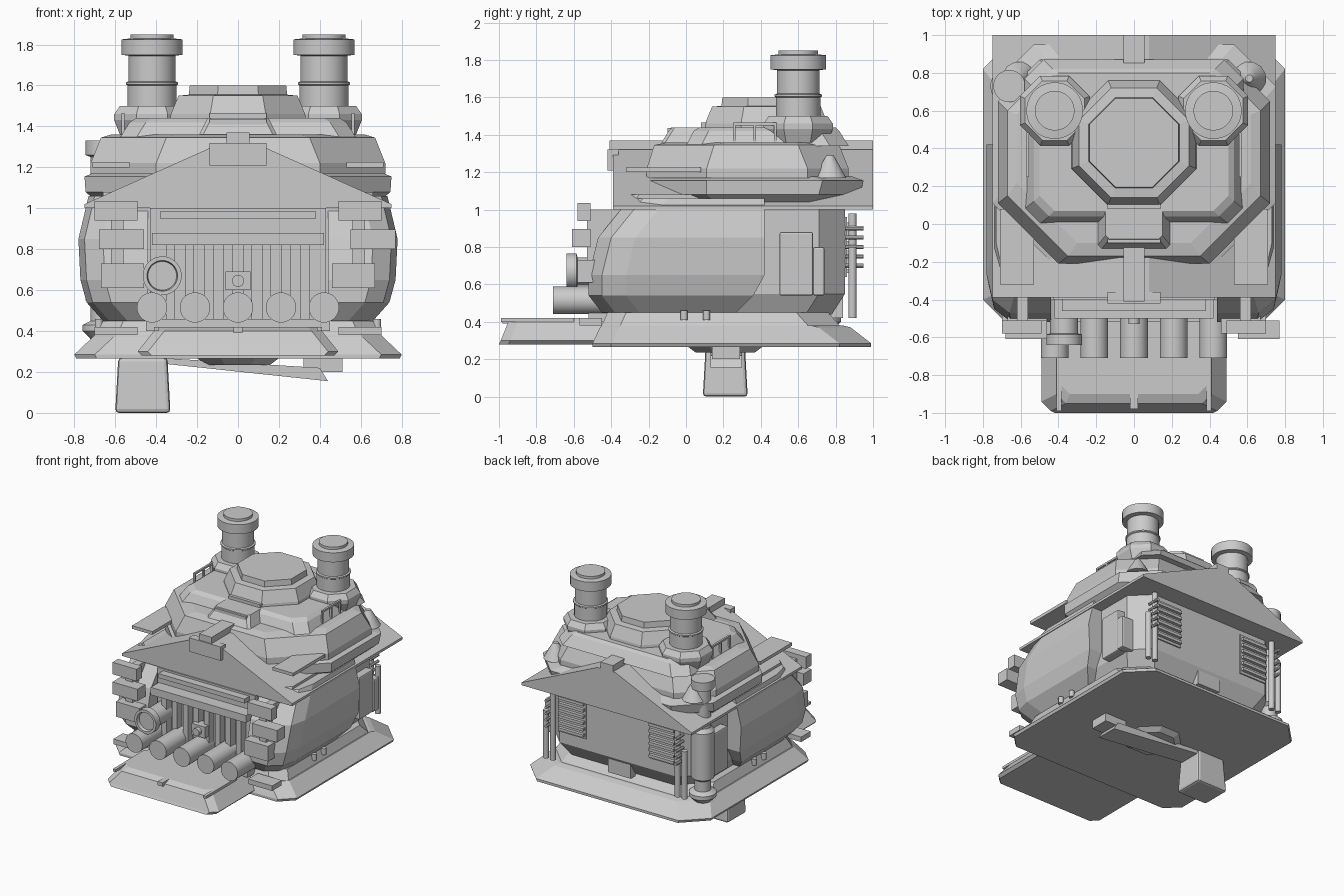
import bpy, bmesh, math
from mathutils import Matrix, Vector

cube = bpy.data.objects.get("Cube")
if cube:
    bpy.data.objects.remove(cube, do_unlink=True)

grey = bpy.data.materials.new("plain grey")
grey.use_nodes = True
COLOUR = (0.6, 0.6, 0.6, 1)
grey.diffuse_color = COLOUR
grey.node_tree.nodes["Principled BSDF"].inputs["Base Color"].default_value = COLOUR
SIDES = {"left": 1, "right": -1}


def finish(name, bm, bevel=0, smooth=False):
    bmesh.ops.recalc_face_normals(bm, faces=bm.faces)
    mesh = bpy.data.meshes.new(name)
    bm.to_mesh(mesh)
    bm.free()
    mesh.materials.append(grey)
    obj = bpy.data.objects.new(name, mesh)
    bpy.context.collection.objects.link(obj)
    if bevel:
        mod = obj.modifiers.new("bevel", "BEVEL")
        mod.width, mod.segments = bevel, 2
    if smooth:
        bpy.ops.object.select_all(action="DESELECT")
        obj.select_set(True)
        bpy.context.view_layer.objects.active = obj
        bpy.ops.object.shade_smooth_by_angle(angle=math.radians(35))
    return obj


def skin(name, rings, bevel=0, smooth=False):
    """Join equal-sized rings of points into a capped solid."""
    bm = bmesh.new()
    loops = [[bm.verts.new(p) for p in ring] for ring in rings]
    n = len(loops[0])
    for a, b in zip(loops, loops[1:]):
        for i in range(n):
            j = (i + 1) % n
            bm.faces.new((a[i], a[j], b[j], b[i]))
    bm.faces.new(loops[0])
    bm.faces.new(loops[-1])
    return finish(name, bm, bevel, smooth)


def tier(name, layers, front, back, bevel=0):
    """Stack of chamfered rectangles: z, half width, y start, y end."""
    rings = []
    for z, w, a, b in layers:
        half = [(w - front, a), (w, a + front), (w, b - back), (w - back, b)]
        plan = half + [(-x, y) for x, y in reversed(half)]
        rings.append([(x, y, z) for x, y in plan])
    return skin(name, rings, bevel)


def prism(name, profile, y0, y1):
    return skin(name, [[(x, y, z) for x, z in profile] for y in (y0, y1)])


def box(name, x, y, z, bevel=0):
    """Box from three (low, high) ranges."""
    base = [(x[0], y[0]), (x[1], y[0]), (x[1], y[1]), (x[0], y[1])]
    return skin(name, [[(*p, h) for p in base] for h in z], bevel)


def pair(name, x, y, z, bevel=0):
    for side, s in SIDES.items():
        box(f"{side}_{name}", (s * x[0], s * x[1]), y, z, bevel)


def turned(name, centre, profile, axis="z", sides=32, smooth=True):
    """Lathe a (radius, height) profile about an upright or front-back axis."""
    turn = Matrix.Rotation(math.pi / 2, 3, "X") if axis == "y" else Matrix()
    turn = turn.to_3x3()
    rings = []
    for r, h in profile:
        ring = []
        for i in range(sides):
            a = math.tau * (i + 0.5) / sides
            ring.append(Vector(centre) + turn @ Vector((r * math.cos(a), r * math.sin(a), h)))
        rings.append(ring)
    return skin(name, rings, smooth=smooth)


# Flared skirt, plinth and front step
tier("skirt", [(0.265, 0.79, -0.5, 0.99), (0.285, 0.8, -0.5, 0.99),
               (0.37, 0.71, -0.46, 0.88), (0.38, 0.7, -0.45, 0.84)], 0.1, 0.17)
tier("plinth", [(0.36, 0.7, -0.46, 0.84), (0.45, 0.66, -0.42, 0.76)], 0.1, 0.17)
tier("front_step", [(0.28, 0.47, -1, -0.4), (0.3, 0.49, -0.99, -0.4),
                    (0.4, 0.41, -0.95, -0.4), (0.42, 0.39, -0.9, -0.4)], 0.05, 0.02)
box("step_latch", (-0.022, 0.022), (-0.98, -0.86), (0.39, 0.42))
pair("step_rail", (0.385, 0.41), (-0.99, -0.6), (0.4, 0.42))
pair("skirt_block", (0.49, 0.7), (-0.57, -0.45), (0.38, 0.42))

# Main body and its bulging flanks
tier("body_core", [(0.44, 0.6, -0.36, 0.78), (0.55, 0.66, -0.36, 0.85),
                   (1.0, 0.66, -0.36, 0.85), (1.08, 0.66, -0.3, 0.85)], 0.05, 0.14)
for side, s in SIDES.items():
    rings = []
    for z, w, a, b in [(0.45, 0.66, -0.45, 0.27), (0.54, 0.74, -0.52, 0.36),
                       (0.65, 0.77, -0.52, 0.42), (0.85, 0.78, -0.47, 0.42),
                       (1.06, 0.73, -0.3, 0.42)]:
        plan = [(0.44, a), (w - 0.12, a), (w - 0.03, a + 0.07), (w, a + 0.2), (w, b), (0.44, b)]
        rings.append([(s * x, y, z) for x, y in plan])
    skin(f"{side}_flank", rings)

# Gabled roof with ridge trim
prism("gable_roof", [(-0.75, 1.0), (0.75, 1.0), (0.75, 1.02), (0.08, 1.32),
                     (-0.08, 1.32), (-0.75, 1.02)], -0.39, 1.0)
box("gable_plaque", (-0.14, 0.14), (-0.42, -0.36), (1.21, 1.32))
box("ridge_bar", (-0.055, 0.055), (-0.41, 1.0), (1.31, 1.37))
pair("front_awning_plate", (0.53, 0.71), (-0.32, 0.08), (1.2, 1.225))

# Stacked upper storeys
tier("lower_ring", [(1.04, 0.7, -0.18, 0.88), (1.08, 0.745, -0.23, 0.93),
                    (1.155, 0.75, -0.23, 0.95), (1.18, 0.69, -0.17, 0.88)], 0.34, 0.22)
tier("upper_ring", [(1.17, 0.72, -0.21, 0.87), (1.22, 0.72, -0.21, 0.87),
                    (1.345, 0.67, -0.17, 0.82), (1.36, 0.62, -0.1, 0.8)], 0.32, 0.22)
tier("top_deck", [(1.34, 0.58, 0.0, 0.87), (1.42, 0.53, 0.04, 0.82),
                  (1.44, 0.5, 0.07, 0.8)], 0.08, 0.1)
turned("roof_drum", (0, 0.43, 0), [(0.36, 1.42), (0.355, 1.46), (0.315, 1.55),
                                  (0.26, 1.555), (0.255, 1.6)], sides=8, smooth=False)
tier("roof_hatch", [(1.36, 0.19, -0.13, 0.13), (1.44, 0.15, -0.08, 0.13)], 0.02, 0.02)
box("hatch_lid", (-0.14, 0.14), (0.08, 0.135), (1.43, 1.465))
box("hatch_handle", (-0.14, 0.14), (-0.1, -0.06), (1.41, 1.435))

# Twin chimneys with platforms, railings and roof cones
for side, s in SIDES.items():
    spot = (s * 0.42, 0.6, 0)
    turned(f"{side}_chimney_platform", spot, [(0.17, 1.36), (0.2, 1.43), (0.2, 1.46), (0.17, 1.5)],
           sides=8, smooth=False)
    turned(f"{side}_chimney", spot, [(0.12, 1.48), (0.12, 1.6), (0.127, 1.605), (0.127, 1.615),
                                     (0.115, 1.62), (0.115, 1.745), (0.15, 1.75), (0.15, 1.825),
                                     (0.105, 1.83), (0.105, 1.85)])
    turned(f"{side}_roof_cone", (s * 0.61, 0.77, 0), [(0.09, 1.17), (0.05, 1.24), (0.02, 1.29)], sides=12)
for y in (0.25, 0.36, 0.47):
    pair("rail_post", (0.555, 0.57), (y, y + 0.015), (1.34, 1.46))
pair("rail_top", (0.555, 0.57), (0.25, 0.485), (1.45, 1.465))

# Front grille, canopy and exhaust tubes
box("grille_backing", (-0.43, 0.43), (-0.4, -0.35), (0.42, 1.0))
for i in range(8):
    x = -0.33 + i * 0.094
    box(f"grille_bar_{i}", (x - 0.022, x + 0.022), (-0.46, -0.39), (0.44, 0.84))
box("canopy", (-0.42, 0.42), (-0.5, -0.37), (0.82, 0.88))
box("canopy_lip", (-0.38, 0.38), (-0.46, -0.37), (0.95, 0.985))
box("grille_lock", (-0.06, 0.06), (-0.5, -0.42), (0.6, 0.69))
turned("lock_knob", (0, -0.48, 0.645), [(0.03, 0), (0.03, 0.05)], "y", 12)
for i in range(5):
    turned(f"exhaust_tube_{i}", (-0.42 + i * 0.21, -0.4, 0.515), [(0.074, 0), (0.074, 0.31)], "y")
box("tube_shelf", (-0.45, 0.45), (-0.52, -0.36), (0.4, 0.46))
turned("lamp", (-0.37, -0.4, 0.67), [(0.075, 0), (0.075, 0.18), (0.095, 0.185), (0.095, 0.24),
                                    (0.075, 0.24), (0.07, 0.215)], "y")

# Front sign boards with their brackets
boards = {"top": ((0.49, 0.7), (-0.58, -0.51), 0.94), "low": ((0.46, 0.67), (-0.58, -0.48), 0.61)}
for label, (x, y, z) in boards.items():
    pair(f"{label}_board", x, y, (z, z + (0.12 if label == "low" else 0.095)))
box("right_middle_board", (-0.68, -0.46), (-0.61, -0.51), (0.8, 0.895))
box("left_middle_board", (0.55, 0.77), (-0.61, -0.51), (0.8, 0.895))
pair("board_bracket", (0.56, 0.62), (-0.53, -0.25), (0.63, 1.0))

# Side cabinets behind the flanks
pair("side_cabinet", (0.6, 0.72), (0.5, 0.68), (0.54, 0.88), 0.01)
pair("side_valve", (0.62, 0.73), (0.68, 0.74), (0.54, 0.8), 0.01)
for y in (-0.01, 0.11):
    for side, s in SIDES.items():
        turned(f"{side}_peg", (s * 0.68, y, 0), [(0.02, 0.41), (0.02, 0.46)], sides=12)

# Rear vents, pipes and hanging box
for row in range(6):
    z = 0.66 + row * 0.05
    pair(f"vent_slat_{row}", (0.29, 0.51), (0.84, 0.885), (z, z + 0.022))
pair("vent_frame", (0.28, 0.52), (0.84, 0.86), (0.64, 0.96))
for side, s in SIDES.items():
    for x, top in ((0.55, 0.98), (0.61, 0.8)):
        turned(f"{side}_rear_pipe", (s * x, 0.89, 0), [(0.022, 0.42), (0.022, top)], sides=12)
    for i in range(5):
        z = 0.7 + i * 0.05
        turned(f"{side}_rivet", (s * 0.57, 0.95, z), [(0.012, 0), (0.012, 0.1)], "y", 8)
box("rear_box", (-0.1, 0.1), (0.72, 0.84), (0.42, 0.53))

# Corner tank
turned("corner_tank", (-0.66, 0.73, 0), [(0.06, 0.36), (0.1, 0.4), (0.1, 0.43), (0.06, 0.45),
                                        (0.06, 0.53), (0.085, 0.55), (0.085, 0.92), (0.06, 0.95),
                                        (0.06, 1.25), (0.085, 1.26), (0.085, 1.33)])

# Underside foot, arm and hub
foot = [[(-0.465 + sx * w, 0.21 + sy * (w - 0.015), z)
         for sx, sy in ((-1, -1), (1, -1), (1, 1), (-1, 1))] for z, w in ((0, 0.135), (0.27, 0.12))]
skin("foot", foot, 0.018)
prism("foot_arm", [(-0.4, 0.27), (0.4, 0.22), (0.44, 0.155), (-0.36, 0.24)], 0.13, 0.3)
box("arm_end", (0.32, 0.51), (0.14, 0.29), (0.2, 0.27))
turned("underside_hub", (0, 0.21, 0), [(0.17, 0.235), (0.22, 0.27)], sides=8, smooth=False)
